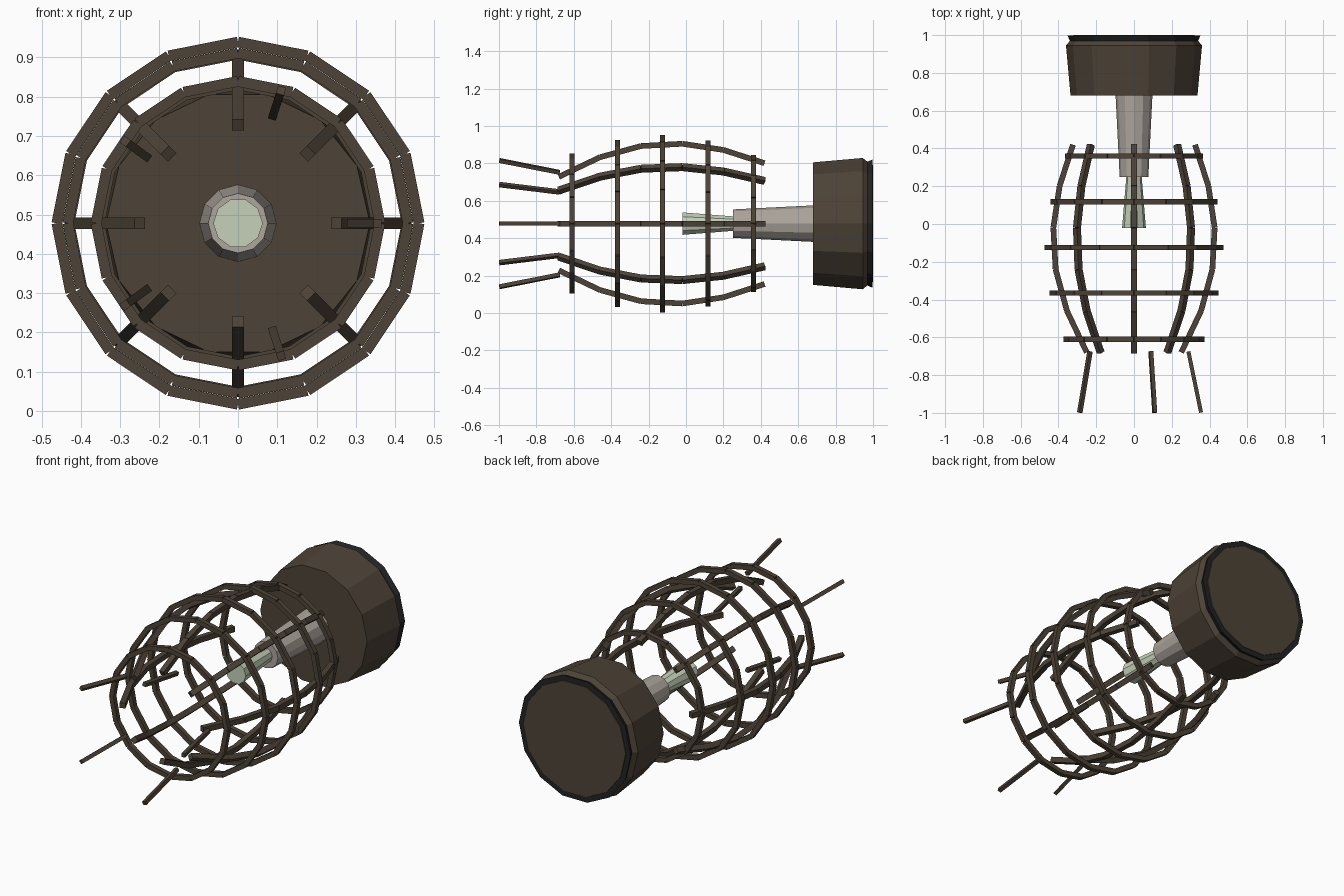
import bpy, bmesh, math
from mathutils import Vector

if "Cube" in bpy.data.objects:
    bpy.data.objects.remove(bpy.data.objects["Cube"])

CZ = 0.478  # height of the long axis


def mat(name, rgb):
    m = bpy.data.materials.new(name)
    m.diffuse_color = (*rgb, 1)
    m.use_nodes = True
    m.node_tree.nodes["Principled BSDF"].inputs["Base Color"].default_value = m.diffuse_color
    return m


BROWN = mat("dark brown", (0.075, 0.056, 0.038))
BLACK = mat("near black", (0.016, 0.016, 0.017))
TAUPE = mat("warm grey", (0.42, 0.38, 0.34))
GREEN = mat("pale green", (0.56, 0.64, 0.49))


def finish(bm, name, material):
    bmesh.ops.recalc_face_normals(bm, faces=bm.faces)
    me = bpy.data.meshes.new(name)
    bm.to_mesh(me)
    bm.free()
    me.materials.append(material)
    ob = bpy.data.objects.new(name, me)
    bpy.context.collection.objects.link(ob)
    return ob


def polar(r, a, y):
    return Vector((r * math.cos(a), y, CZ + r * math.sin(a)))


def beam(bm, p, q, a, size):
    """Square box from p to q, its sides aligned to the radial angle a."""
    d = (q - p).normalized()
    radial = Vector((math.cos(a), 0, math.sin(a)))
    u = (radial - d * radial.dot(d)).normalized() * size / 2
    v = d.cross(u)
    ends = [[bm.verts.new(c + u * i + v * j)
             for i, j in ((1, 1), (-1, 1), (-1, -1), (1, -1))] for c in (p, q)]
    s, e = ends
    bm.faces.new(s)
    bm.faces.new(e[::-1])
    for k in range(4):
        n = (k + 1) % 4
        bm.faces.new((s[k], e[k], e[n], s[n]))


def lathe(name, profile, sides, material):
    """Solid turned around the long axis from (y, radius) points."""
    bm = bmesh.new()
    loops = [[bm.verts.new(polar(r, 2 * math.pi * k / sides, y)) for k in range(sides)]
             for y, r in profile]
    for a, b in zip(loops, loops[1:]):
        for k in range(sides):
            n = (k + 1) % sides
            bm.faces.new((a[k], a[n], b[n], b[k]))
    bm.faces.new(loops[0])
    bm.faces.new(loops[-1][::-1])
    return finish(bm, name, material)


# Base, rear rim, neck and inner tip
lathe("base", [(0.68, 0.336), (0.945, 0.36), (0.975, 0.335), (1.0, 0.32)], 14, BROWN)
lathe("rear_rim", [(0.96, 0.335), (0.998, 0.352)], 14, BLACK)
lathe("neck", [(0.25, 0.076), (0.69, 0.098)], 12, TAUPE)
lathe("tip", [(-0.02, 0.063), (0.26, 0.04)], 10, GREEN)

# Cage hoops made of short straight pieces
for i, (y, r) in enumerate([(-0.61, 0.361), (-0.366, 0.433), (-0.125, 0.461),
                            (0.118, 0.430), (0.36, 0.353)]):
    bm = bmesh.new()
    step = math.tau / 16
    for k in range(16):
        beam(bm, polar(r, k * step, y), polar(r, (k + 1) * step, y), (k + 0.5) * step, 0.027)
    finish(bm, f"cage_hoop_{i + 1}", BROWN)

# Bowed lengthwise cage bars
BAR = [(-0.68, 0.25), (-0.46, 0.355), (-0.24, 0.415), (-0.02, 0.427), (0.2, 0.394), (0.42, 0.323)]
for i in range(8):
    bm = bmesh.new()
    a = i * math.tau / 8
    for (y0, r0), (y1, r1) in zip(BAR, BAR[1:]):
        beam(bm, polar(r0, a, y0), polar(r1, a, y1), a, 0.03)
    finish(bm, f"cage_bar_{i + 1}", BROWN)

# Front prongs
for i in range(5):
    bm = bmesh.new()
    a = i * math.tau / 5
    beam(bm, polar(0.288, a, -0.675), polar(0.355, a, -0.998), a, 0.021)
    finish(bm, f"front_prong_{i + 1}", BROWN)
